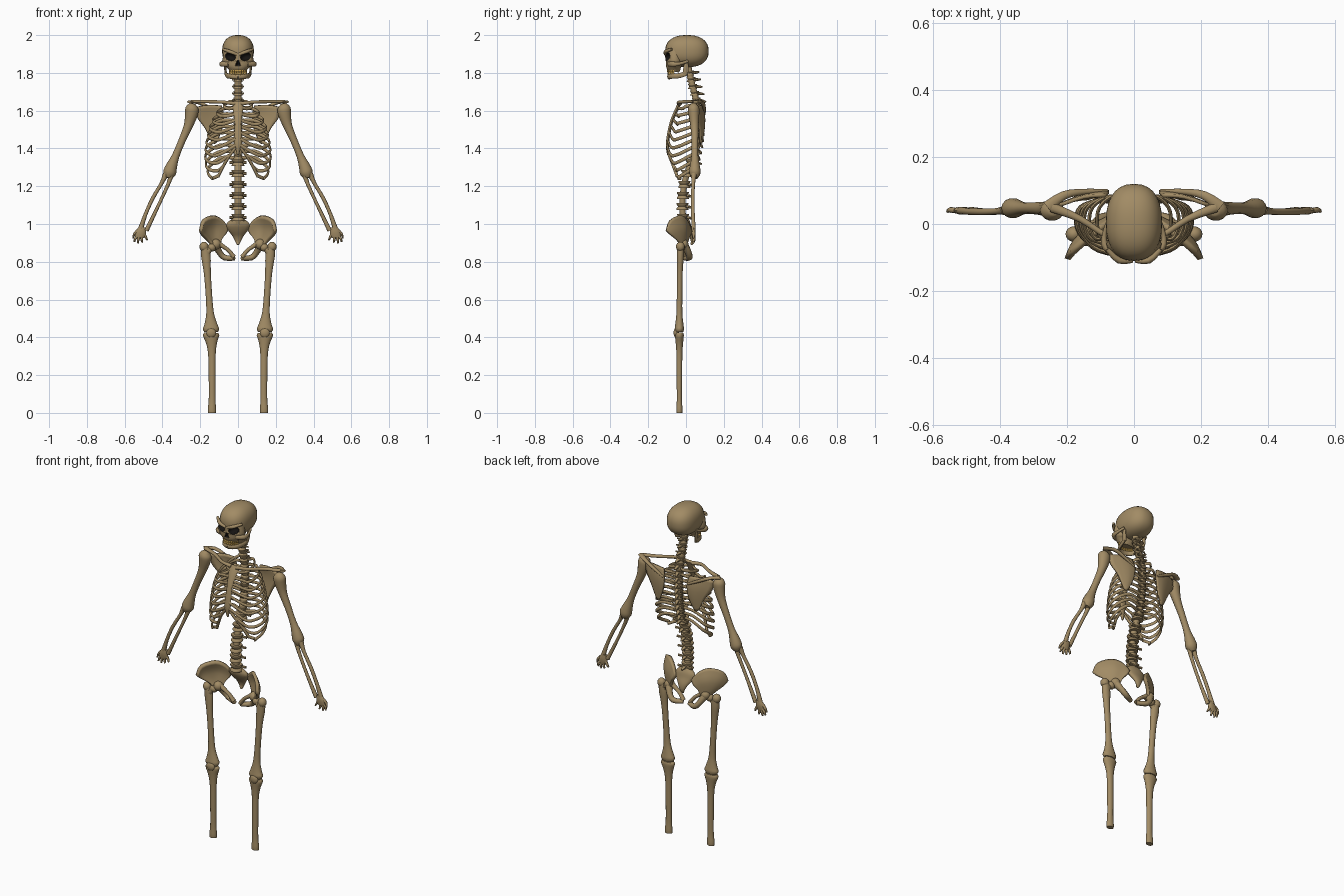
import bpy, bmesh, math
from mathutils import Vector, Matrix

def material(name, rgb):
    m = bpy.data.materials.new(name)
    m.diffuse_color = (*rgb, 1)
    return m

BONE = material("bone", (0.36, 0.26, 0.13))
DARK = material("dark", (0.008, 0.007, 0.006))
GOLD = material("tooth_yellow", (0.65, 0.40, 0.09))
X, Y, Z = Vector((1, 0, 0)), Vector((0, 1, 0)), Vector((0, 0, 1))

def spline(pts, k):
    out = []
    for i in range(len(pts) - 1):
        a, b, c, d = (pts[min(max(i + o, 0), len(pts) - 1)] for o in (-1, 0, 1, 2))
        for j in range(k):
            t = j / k
            out.append([.5 * (2*q + (r-p)*t + (2*p-5*q+4*r-s)*t*t + (3*q-p-3*r+s)*t**3)
                        for p, q, r, s in zip(a, b, c, d)])
    return out + [list(pts[-1])]

def tube(bm, pts, ref=Y, sides=10, k=3):
    """Sweep an ellipse along (x, y, z, radius across, radius along ref)."""
    path = spline(pts, k)
    rings = []
    for i, p in enumerate(path):
        c = Vector(p[:3])
        t = (Vector(path[min(i + 1, len(path) - 1)][:3]) - Vector(path[max(i - 1, 0)][:3])).normalized()
        u = (ref - ref.dot(t) * t).normalized()
        v = t.cross(u)
        rings.append([bm.verts.new(c + v * p[3] * math.cos(a) + u * p[4] * math.sin(a))
                      for a in (2 * math.pi * n / sides for n in range(sides))])
    for r, s in zip(rings, rings[1:]):
        for n in range(sides):
            m = (n + 1) % sides
            bm.faces.new((r[n], r[m], s[m], s[n]))
    bm.faces.new(rings[0][::-1])
    bm.faces.new(rings[-1])

def rod(bm, r, pts, ref=Y, sides=8, k=3):
    tube(bm, [(*p, r, r) for p in pts], ref, sides, k)

def blob(bm, c, r, power=1.0, tilt=0, seg=16):
    vs = bmesh.ops.create_uvsphere(bm, u_segments=seg, v_segments=max(6, seg * 3 // 4), radius=1)["verts"]
    rot = Matrix.Rotation(tilt, 3, 'Y')
    for v in vs:
        q = Vector([math.copysign(abs(a) ** power, a) * s for a, s in zip(v.co, r)])
        v.co = rot @ q + Vector(c)

def sheet(bm, rows, k=3):
    rows = [spline(r, k) for r in rows]
    cols = [spline(c, k) for c in zip(*rows)]
    g = [[bm.verts.new(p) for p in c] for c in cols]
    for a, b in zip(g, g[1:]):
        for n in range(len(a) - 1):
            bm.faces.new((a[n], a[n + 1], b[n + 1], b[n]))

def finish(name, bm, mirror=False, mat=BONE, thick=0, angle=50):
    bmesh.ops.recalc_face_normals(bm, faces=bm.faces[:])
    me = bpy.data.meshes.new(name)
    bm.to_mesh(me)
    bm.free()
    me.materials.append(mat)
    me.shade_smooth()
    me.set_sharp_from_angle(angle=math.radians(angle))
    ob = bpy.data.objects.new(name, me)
    bpy.context.collection.objects.link(ob)
    if thick:
        s = ob.modifiers.new("thickness", 'SOLIDIFY')
        s.thickness, s.offset = thick, 0
    if mirror:
        ob.modifiers.new("mirror", 'MIRROR').use_mirror_merge = False
    return ob

# skull: cranium and face, with eye and nose holes cut out
bm = bmesh.new()
blob(bm, (0, .005, 1.915), (.084, .115, .085), .85, seg=28)
cranium = finish("cranium", bm)
bm = bmesh.new()
tube(bm, [(0, -.055, 1.945, .066, .045), (0, -.06, 1.90, .077, .05), (0, -.06, 1.86, .082, .048),
          (0, -.065, 1.84, .07, .042), (0, -.066, 1.82, .05, .036), (0, -.068, 1.808, .045, .03)], sides=24)
face = finish("face", bm)
bm = bmesh.new()
blob(bm, (.043, -.105, 1.886), (.031, .036, .021), tilt=-.3)
eyes = finish("eye_cutter", bm, True)
bm = bmesh.new()
tube(bm, [(0, -.105, 1.865, .004, .02), (0, -.105, 1.85, .010, .022), (0, -.105, 1.838, .015, .02)])
nose = finish("nose_cutter", bm)
for cutter in (eyes, nose):
    cutter.hide_render = True
    cutter.hide_set(True)
    cutter.data.materials.append(DARK)
    for p in cutter.data.polygons:
        p.material_index = 1
for ob in (cranium, face):
    ob.data.materials.append(DARK)
    for cutter in (eyes, nose):
        b = ob.modifiers.new("hole", 'BOOLEAN')
        b.operation, b.solver, b.object = 'DIFFERENCE', 'EXACT', cutter

# brow, cheekbone and lower jaw
bm = bmesh.new()
tube(bm, [(.006, -.108, 1.898, .008, .008), (.045, -.108, 1.913, .010, .010), (.08, -.075, 1.925, .007, .007)], Z)
finish("brow", bm, True)
bm = bmesh.new()
tube(bm, [(.05, -.09, 1.847, .010, .013), (.085, -.068, 1.846, .011, .014), (.088, -.03, 1.85, .007, .009),
          (.076, .01, 1.862, .006, .008)], Z)
finish("cheekbone", bm, True)
bm = bmesh.new()
tube(bm, [(.064, .0, 1.795, .007, .012), (.056, -.04, 1.785, .008, .014), (.036, -.08, 1.782, .009, .014),
          (0, -.09, 1.78, .010, .015)], Z)
tube(bm, [(.068, .0, 1.855, .006, .010), (.068, .0, 1.825, .006, .015), (.063, -.005, 1.79, .006, .015)])
finish("jaw", bm, True)

# upper and lower teeth
bm = bmesh.new()
for z, d in ((1.811, 0), (1.797, .002)):
    for n in range(11):
        a = math.radians(-75 + 15 * n)
        blob(bm, (.044 * math.sin(a), -.058 - (.037 - d) * math.cos(a), z), (.0065, .006, .008), .7, seg=8)
finish("teeth", bm, mat=GOLD)

# spine
def vertebra(bm, y, z, h, r, wing, back, drop):
    tube(bm, [(0, y, z - h, r, r), (0, y, z - h * .6, r, r), (0, y, z, r * .75, r * .75),
              (0, y, z + h * .6, r, r), (0, y, z + h, r, r)], k=2)
    rod(bm, h * .4, [(-wing, y + r * .8, z), (0, y + r * .6, z), (wing, y + r * .8, z)], sides=6, k=1)
    tube(bm, [(0, y + r * .5, z, .008, .012), (0, (y + back) / 2 + .01, z - drop * .4, .007, .010),
              (0, back, z - drop, .004, .005)], X, 6, 2)

bm = bmesh.new()
curve = [(0, .012, 1.84), (0, .025, 1.77), (0, .05, 1.67), (0, .065, 1.58), (0, .062, 1.47), (0, .045, 1.37),
         (0, .003, 1.26), (0, -.016, 1.16), (0, -.018, 1.06), (0, -.005, 1.0)]
tube(bm, [(*p, .019, .017) for p in curve])
path = spline(curve, 10)
def spine_y(z):
    return min(path, key=lambda p: abs(p[2] - z))[1]
for n in range(5):
    z = 1.80 - .036 * n
    vertebra(bm, spine_y(z), z, .013, .024, .03, spine_y(z) + .052, -.006 + .004 * n)
for n in range(9):
    z = 1.62 - .033 * n
    vertebra(bm, spine_y(z), z, .013, .023, .035, spine_y(z) + .032, .02)
for n in range(6):
    z = 1.325 - .058 * n
    vertebra(bm, spine_y(z), z, .019, .033, .045, spine_y(z) + .055, .008)
finish("spine", bm)

# breastbone and ribs
bm = bmesh.new()
tube(bm, [(0, -.03, 1.645, .026, .009), (0, -.05, 1.605, .027, .010), (0, -.08, 1.53, .017, .009),
          (0, -.097, 1.44, .021, .009), (0, -.098, 1.40, .014, .008), (0, -.095, 1.365, .005, .005)])
finish("breastbone", bm)
widths = [.075, .11, .133, .148, .158, .166, .171, .173, .170, .160]
bm = bmesh.new()
for i, w in enumerate(widths):
    zb, drop = 1.645 - .033 * i, .03 + .008 * i
    if i < 7:
        ze = 1.615 - .033 * i
        end = (.012, -.045 - .055 * min(1, (1.615 - ze) / .17), ze)
    else:
        end = (.045 + .03 * (i - 7), -.088 + .02 * (i - 7), 1.365 - .055 * (i - 7))
    fx = max(.62 * w, end[0] + .03)
    pts = [(.015, spine_y(zb) + .01, zb), (.55 * w, .086 - .002 * i, zb + .003), (.93 * w, .05, zb - .4 * drop),
           (w, 0, zb - .75 * drop), (.88 * w, -.042 if i else -.01, zb - drop),
           (fx, end[1] + .02, min(zb - drop - .004, end[2] - .002)), end]
    tube(bm, [(*p, .0055, .009) for p in pts], Z, 8, 4)
rod(bm, .008, [(.012, -.097, 1.405), (.045, -.088, 1.362), (.076, -.068, 1.31), (.106, -.046, 1.25)])
finish("ribs", bm, True)

# collarbone and shoulder blade
bm = bmesh.new()
tube(bm, [(.018, -.035, 1.637, .014, .011), (.08, -.035, 1.645, .009, .009), (.16, .015, 1.648, .010, .009),
          (.245, .05, 1.648, .015, .009)], Z)
finish("collarbone", bm, True)
bm = bmesh.new()
sheet(bm, [[(.085, .085, 1.625), (.15, .08, 1.63), (.225, .055, 1.62)],
           [(.075, .095, 1.57), (.13, .093, 1.57), (.215, .06, 1.565)],
           [(.085, .092, 1.50), (.12, .092, 1.50), (.175, .072, 1.51)],
           [(.115, .080, 1.43), (.125, .080, 1.425), (.138, .076, 1.435)]])
finish("shoulder_blade", bm, True, thick=.011)
bm = bmesh.new()
tube(bm, [(.08, .098, 1.58, .006, .006), (.15, .096, 1.615, .009, .009), (.21, .085, 1.643, .013, .009),
          (.258, .05, 1.647, .018, .008)], Z)
finish("shoulder_ridge", bm, True)

# arms
bm = bmesh.new()
tube(bm, [(.238, .04, 1.637, .014, .014), (.243, .04, 1.615, .034, .030), (.247, .042, 1.58, .034, .029),
          (.263, .045, 1.52, .024, .022), (.297, .047, 1.44, .019, .018), (.33, .047, 1.36, .020, .018),
          (.352, .047, 1.305, .030, .027), (.363, .047, 1.27, .034, .030), (.372, .045, 1.245, .018, .018)], sides=14)
finish("upper_arm", bm, True)
bm = bmesh.new()
tube(bm, [(.382, .042, 1.265, .016, .016), (.405, .038, 1.215, .010, .010), (.452, .036, 1.135, .010, .010),
          (.49, .037, 1.05, .010, .010), (.515, .04, .975, .014, .012)])
tube(bm, [(.352, .042, 1.265, .015, .016), (.37, .038, 1.21, .010, .010), (.425, .036, 1.09, .009, .009),
          (.485, .04, .965, .012, .011)])
finish("forearm", bm, True)
bm = bmesh.new()
tube(bm, [(.502, .04, .985, .018, .010), (.512, .04, .96, .027, .012), (.518, .04, .94, .028, .010),
          (.520, .04, .928, .022, .008)])
for a, b, c in (((.532, .965), (.548, .948), (.556, .925)), ((.532, .94), (.544, .922), (.548, .905)),
                ((.522, .935), (.529, .915), (.529, .898)), ((.511, .94), (.510, .918), (.506, .902)),
                ((.498, .95), (.488, .93), (.480, .915))):
    tube(bm, [(a[0], .04, a[1], .008, .008), (b[0], .042, b[1], .007, .008), (c[0], .038, c[1], .004, .005)], sides=8)
finish("hand", bm, True)

# pelvis: wing, lower ring and tail bone
bm = bmesh.new()
sheet(bm, [[(.198, -.105, .965), (.182, -.085, 1.02), (.125, -.035, 1.043), (.08, .0, 1.02), (.05, .02, .975)],
           [(.190, -.085, .945), (.175, -.055, .975), (.130, -.012, .985), (.09, .008, .97), (.065, .022, .95)],
           [(.160, -.05, .915), (.150, -.03, .925), (.130, -.012, .93), (.105, .0, .925), (.085, .01, .925)],
           [(.135, -.035, .89), (.130, -.025, .885), (.120, -.015, .88), (.110, -.008, .885), (.098, .0, .89)]])
finish("hip_wing", bm, True, thick=.018)
bm = bmesh.new()
blob(bm, (.118, -.015, .893), (.028, .028, .028))
tube(bm, [(.118, -.010, .89, .022, .022), (.098, .012, .85, .016, .018), (.07, .018, .822, .015, .016),
          (.02, -.005, .818, .012, .013)])
tube(bm, [(.112, -.015, .90, .018, .018), (.085, -.015, .885, .012, .013), (.05, -.012, .86, .010, .012),
          (.022, -.008, .825, .012, .014)])
finish("hip_ring", bm, True)
bm = bmesh.new()
tube(bm, [(0, -.005, 1.025, .035, .018), (0, .003, 1.0, .062, .022), (0, .015, .97, .055, .018),
          (0, .03, .94, .032, .014), (0, .035, .91, .016, .010), (0, .028, .89, .006, .006)], sides=14)
finish("tail_bone", bm)

# legs
bm = bmesh.new()
blob(bm, (.180, -.030, .880), (.024, .023, .026))
blob(bm, (.139, -.026, .876), (.023, .022, .022))
tube(bm, [(.139, -.028, .876, .015, .015), (.155, -.03, .862, .017, .016), (.168, -.03, .84, .018, .017)])
tube(bm, [(.176, -.03, .88, .020, .019), (.170, -.03, .83, .025, .019), (.163, -.033, .75, .019, .016),
          (.155, -.034, .64, .017, .015), (.148, -.035, .53, .020, .016), (.144, -.035, .47, .034, .022),
          (.143, -.035, .445, .043, .025), (.143, -.035, .428, .036, .021)], sides=14)
finish("thigh_bone", bm, True)
bm = bmesh.new()
tube(bm, [(.142, -.035, .424, .036, .021), (.142, -.035, .41, .043, .024), (.140, -.035, .37, .029, .020),
          (.138, -.035, .31, .020, .016), (.137, -.035, .18, .018, .015), (.137, -.035, .07, .018, .014),
          (.138, -.035, .02, .022, .017), (.138, -.035, 0, .021, .016)], sides=14)
finish("shin_bone", bm, True)
bm = bmesh.new()
blob(bm, (.142, -.052, .424), (.026, .014, .026))
finish("kneecap", bm, True)
